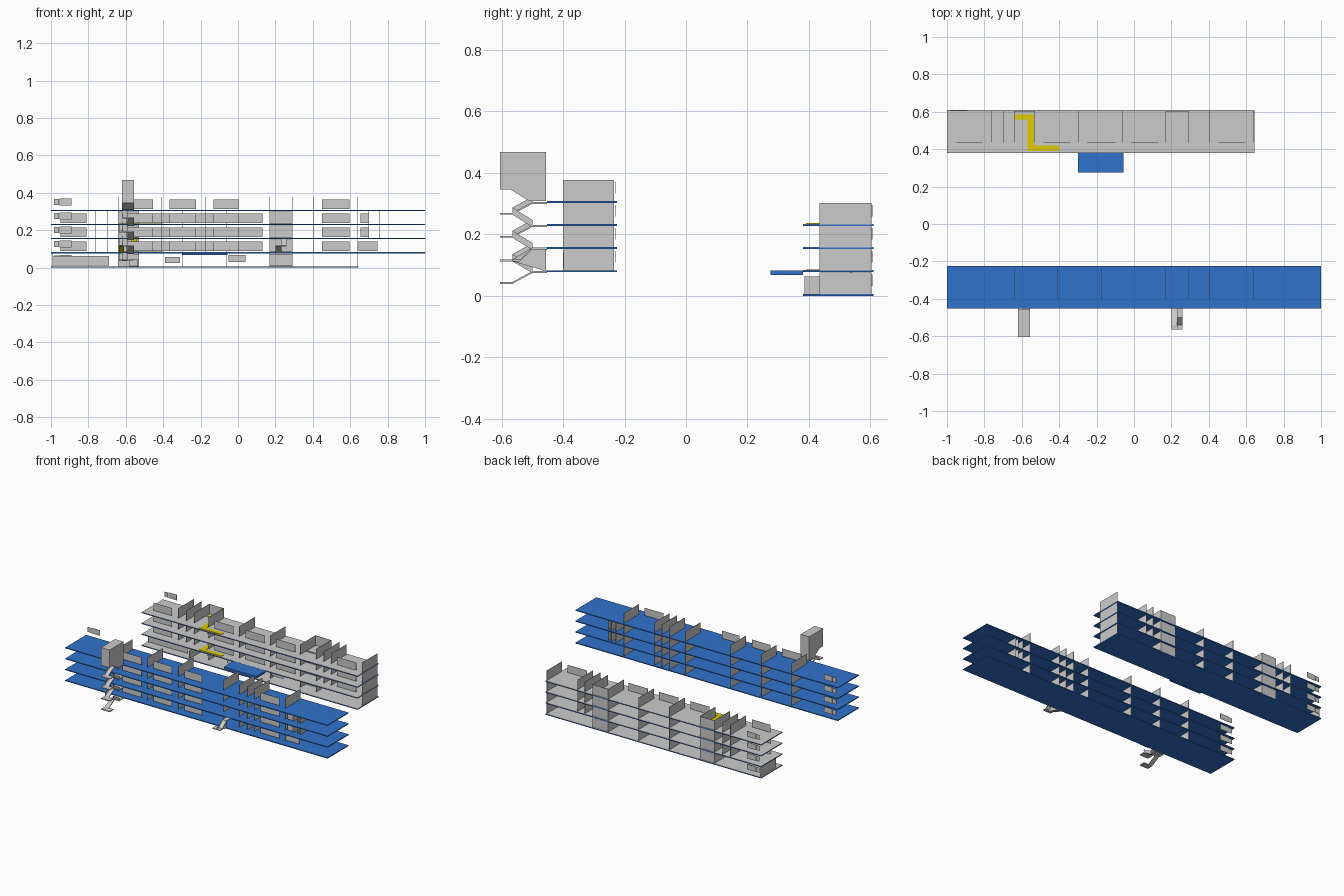
import bpy, bmesh

def material(name, color):
    m = bpy.data.materials.new(name)
    m.diffuse_color = color
    return m

BLUE = material("blue", (0.03, 0.17, 0.6, 1))
YELLOW = material("yellow", (0.75, 0.6, 0.0, 1))
T = 0.002  # partition thickness

def finish(name, bm, mat=None):
    bmesh.ops.recalc_face_normals(bm, faces=bm.faces)
    me = bpy.data.meshes.new(name)
    bm.to_mesh(me)
    bm.free()
    ob = bpy.data.objects.new(name, me)
    bpy.context.collection.objects.link(ob)
    if mat:
        me.materials.append(mat)
    return ob

def add_box(bm, x0, x1, y0, y1, z0, z1):
    vs = bmesh.ops.create_cube(bm, size=1)["verts"]
    for v in vs:
        v.co = ((x0 + x1) / 2 + v.co.x * (x1 - x0),
                (y0 + y1) / 2 + v.co.y * (y1 - y0),
                (z0 + z1) / 2 + v.co.z * (z1 - z0))

def boxes(name, items, mat=None):
    bm = bmesh.new()
    for b in items:
        add_box(bm, *b)
    return finish(name, bm, mat)

def add_prism(bm, x0, x1, pts):
    # side profile in (y, z), extruded along x
    a = [bm.verts.new((x0, y, z)) for y, z in pts]
    b = [bm.verts.new((x1, y, z)) for y, z in pts]
    bm.faces.new(a)
    bm.faces.new(b[::-1])
    for i in range(len(pts)):
        j = (i + 1) % len(pts)
        bm.faces.new((a[i], b[i], b[j], a[j]))

def add_ramp(bm, x0, x1, path, t=0.006):
    add_prism(bm, x0, x1, path + [(y, z - t) for y, z in reversed(path)])

FRONT = [0.08, 0.155, 0.23, 0.305]
BACK = [0.003, 0.08, 0.155, 0.23]

# Floor slabs of both blocks, grey floor finish on the back one
for i, z in enumerate(FRONT):
    boxes(f"front_slab_{i}", [(-1, 1, -0.453, -0.225, z - 0.003, z + 0.003)], BLUE)
for i, z in enumerate(BACK):
    boxes(f"back_slab_{i}", [(-1, 0.645, 0.38, 0.61, z - 0.003, z + 0.0025)], BLUE)
    boxes(f"back_floor_{i}", [(-1, 0.645, 0.38, 0.61, z + 0.0025, z + 0.0035)])
boxes("balcony", [(-0.3, -0.055, 0.275, 0.38, 0.068, 0.083)], BLUE)

# Front block: cross walls and corridor panels
front_walls = [-0.64, -0.41, -0.175, 0.17, 0.29, 0.35, 0.405, 0.64]
front_panels = [(-0.6, -0.455), (-0.365, -0.225), (-0.13, 0.005), (0.45, 0.595)]
for i, z in enumerate(FRONT):
    extra = [0.70, 0.735, 0.755] if i in (1, 2) else []
    boxes(f"front_cross_walls_{i}",
          [(x - T / 2, x + T / 2, -0.4, -0.235, z + 0.003, z + 0.072) for x in front_walls + extra])
    extra = [(0.655, 0.7)] if i in (1, 2) else [(0.645, 0.745)] if i == 0 else []
    boxes(f"front_panels_{i}",
          [(a, b, -0.398 - T / 2, -0.398 + T / 2, z + 0.008, z + 0.06) for a, b in front_panels + extra])
    boxes(f"front_end_sign_{i}", [(-0.985, -0.957, -0.231, -0.229, z + 0.03, z + 0.063),
                                  (-0.954, -0.89, -0.231, -0.229, z + 0.028, z + 0.066)])

# Back block: cross walls, corridor panels, stair rooms
back_walls = [-0.76, -0.70, -0.64, -0.53, -0.295, -0.06, 0.17, 0.29, 0.35, 0.405, 0.64]
back_panels = [(-0.95, -0.81), (-0.485, -0.34), (-0.25, -0.1), (-0.015, 0.13), (0.45, 0.595)]
for i, z in enumerate(BACK):
    xs = back_walls if i else [-0.99, -0.64, -0.53, -0.295, -0.06, 0.17, 0.29, 0.64]
    boxes(f"back_cross_walls_{i}",
          [(x - T / 2, x + T / 2, 0.435, 0.603, z + 0.003, z + 0.072) for x in xs])
    ps = back_panels if i else [(-0.99, -0.69)]
    boxes(f"back_panels_{i}", [(a, b, 0.436, 0.438, z + 0.008, z + 0.06) for a, b in ps])
    boxes(f"back_rear_walls_{i}", [(-0.64, -0.53, 0.602, 0.604, z + 0.003, z + 0.07),
                                   (0.17, 0.29, 0.602, 0.604, z + 0.003, z + 0.07),
                                   (0.17, 0.29, 0.494, 0.496, z + 0.003, z + 0.01)])
    boxes(f"back_end_sign_{i}", [(-0.985, -0.957, 0.604, 0.606, z + 0.03, z + 0.063),
                                 (-0.954, -0.89, 0.604, 0.606, z + 0.028, z + 0.066)])

# Ground floor entrance pieces
boxes("entrance_panels", [(-0.39, -0.31, 0.436, 0.438, 0.025, 0.056),
                          (-0.05, 0.04, 0.436, 0.438, 0.03, 0.068),
                          (-0.642, -0.64, 0.385, 0.435, 0.006, 0.062)])

# Inner stairs of the back block
bm = bmesh.new()
for z in BACK[:3]:
    add_ramp(bm, -0.635, -0.59, [(0.49, z + 0.04), (0.54, z + 0.077)])
    add_ramp(bm, -0.58, -0.535, [(0.49, z + 0.006), (0.54, z + 0.04)])
finish("inner_stairs", bm)

# Yellow route marking
for i, z in enumerate((0.08, 0.23)):
    a, b = z + 0.003, z + 0.006
    boxes(f"yellow_route_{i}", [(-0.57, -0.4, 0.39, 0.42, a, b),
                                (-0.57, -0.535, 0.42, 0.56, a, b),
                                (-0.635, -0.535, 0.56, 0.585, a, b)], YELLOW)
bm = bmesh.new()
add_ramp(bm, -0.635, -0.61, [(0.56, 0.086), (0.49, 0.12), (0.46, 0.12)], 0.003)
add_ramp(bm, -0.57, -0.54, [(0.46, 0.12), (0.49, 0.12), (0.57, 0.16)], 0.003)
finish("yellow_stair_route", bm, YELLOW)

# Outer zigzag stair on the front
bm = bmesh.new()
landings = [0.045, 0.118, 0.195, 0.27]
for z, low in zip(FRONT, landings):
    add_ramp(bm, -0.62, -0.59, [(-0.605, low), (-0.565, low), (-0.5, z), (-0.453, z)])
    add_ramp(bm, -0.59, -0.555, [(-0.605, low), (-0.565, low)])
for z, high in zip(FRONT[:3], landings[1:]):
    add_ramp(bm, -0.59, -0.555, [(-0.565, high), (-0.5, z), (-0.453, z)])
# parapets along the flights
for z, low in zip(FRONT[1:], landings[1:]):
    for x in (-0.62, -0.557):
        top = z if x < -0.6 else z - 0.075
        add_prism(bm, x, x + T, [(-0.565, low), (-0.5, top), (-0.5, top + 0.017), (-0.565, low + 0.017)])
finish("outer_stair", bm)

# Stair head house
bm = bmesh.new()
add_prism(bm, -0.62, -0.555, [(-0.605, 0.345), (-0.57, 0.345), (-0.51, 0.308), (-0.455, 0.308),
                              (-0.455, 0.468), (-0.605, 0.468)])
finish("stair_head", bm)

# Short second stair with side wall
bm = bmesh.new()
add_ramp(bm, 0.2, 0.23, [(-0.565, 0.118), (-0.54, 0.118), (-0.453, 0.083)])
add_ramp(bm, 0.23, 0.26, [(-0.565, 0.118), (-0.54, 0.118), (-0.5, 0.157), (-0.453, 0.157)])
add_prism(bm, 0.23, 0.232, [(-0.565, 0.112), (-0.455, 0.08), (-0.455, 0.157), (-0.5, 0.157), (-0.565, 0.118)])
finish("short_stair", bm)
